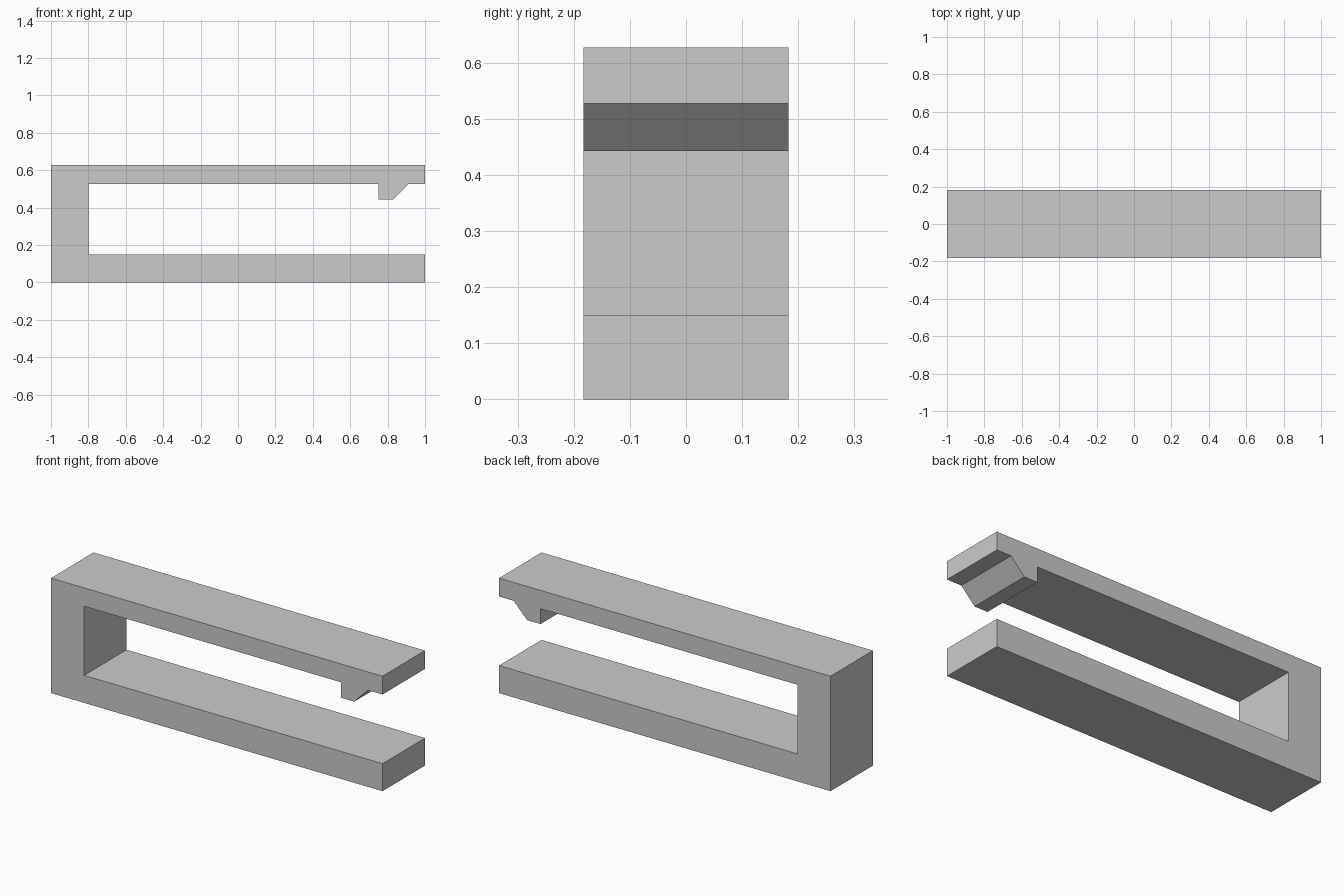
import bpy
import bmesh

cube = bpy.data.objects.get("Cube")
if cube:
    bpy.data.objects.remove(cube, do_unlink=True)

HALF_DEPTH = 0.183

# Plain grey material
grey = bpy.data.materials.new("plain_grey")
grey.use_nodes = True
colour = (0.6, 0.6, 0.6, 1)
grey.diffuse_color = colour
grey.node_tree.nodes["Principled BSDF"].inputs["Base Color"].default_value = colour

# Side outline of the clip: thick lower arm, spine, thin upper arm with a hooked catch
base_top, arm_bottom, arm_top = 0.15, 0.527, 0.627
spine_inner, catch_bottom = -0.8, 0.443
outline = [
    (-1, 0), (1, 0), (1, base_top), (spine_inner, base_top),
    (spine_inner, arm_bottom), (0.75, arm_bottom),
    (0.75, catch_bottom), (0.83, catch_bottom), (0.912, arm_bottom),
    (1, arm_bottom), (1, arm_top), (-1, arm_top),
]

# Extrude the outline from front to back
bm = bmesh.new()
front = bm.faces.new([bm.verts.new((x, -HALF_DEPTH, z)) for x, z in outline])
result = bmesh.ops.extrude_face_region(bm, geom=[front], use_keep_orig=True)
back_verts = [v for v in result["geom"] if isinstance(v, bmesh.types.BMVert)]
bmesh.ops.translate(bm, verts=back_verts, vec=(0, 2 * HALF_DEPTH, 0))
bmesh.ops.recalc_face_normals(bm, faces=bm.faces)

mesh = bpy.data.meshes.new("clip_body")
bm.to_mesh(mesh)
bm.free()
mesh.materials.append(grey)
clip = bpy.data.objects.new("clip_body", mesh)
bpy.context.collection.objects.link(clip)
